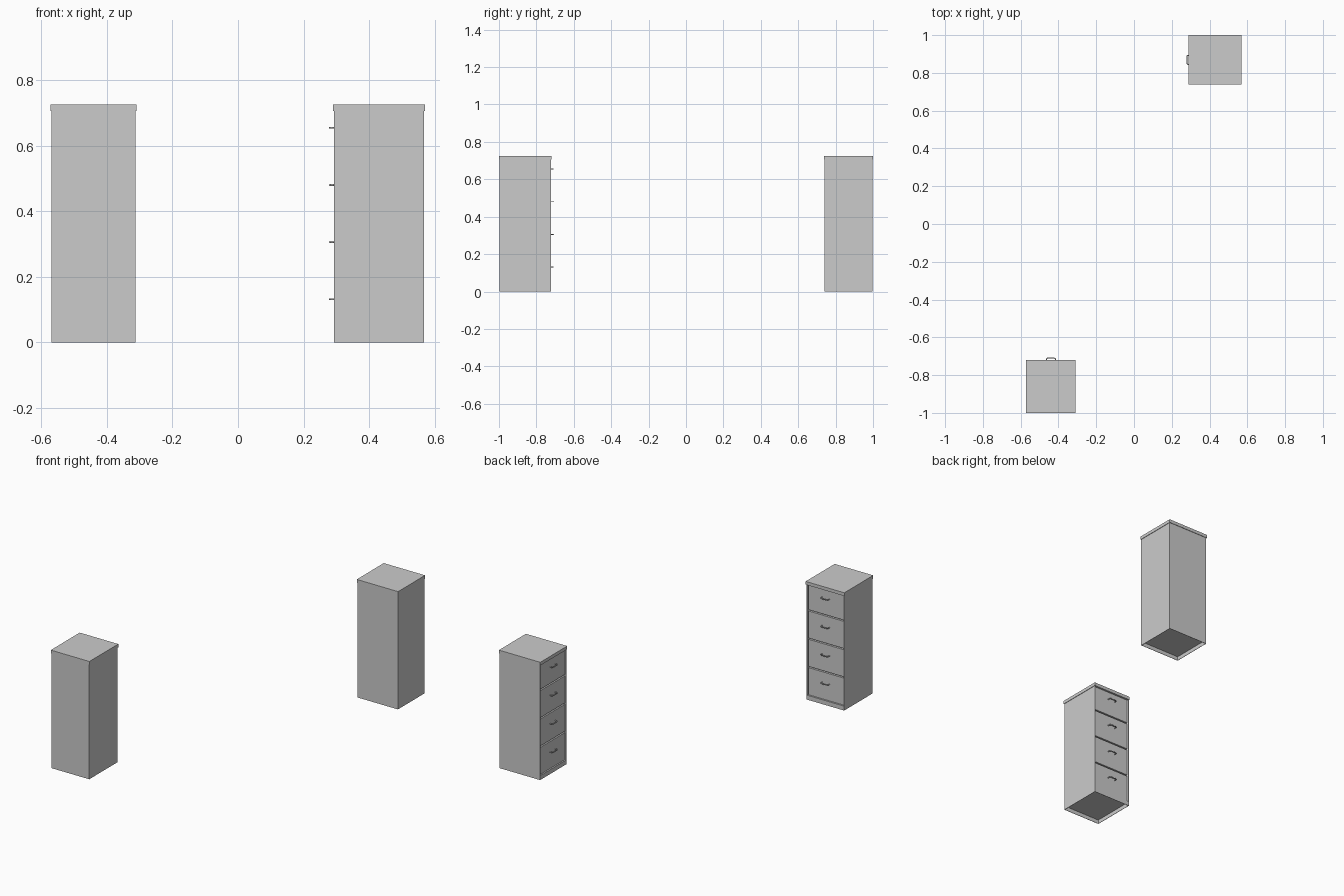
import bpy, bmesh
from mathutils import Matrix, Vector
from math import radians

if "Cube" in bpy.data.objects:
    bpy.data.objects.remove(bpy.data.objects["Cube"])

W, D, H = 0.256, 0.2745, 0.72      # body width, depth, height
FRONT = -D / 2


def finish(bm, name, place):
    bmesh.ops.recalc_face_normals(bm, faces=bm.faces)
    me = bpy.data.meshes.new(name)
    bm.to_mesh(me)
    bm.free()
    ob = bpy.data.objects.new(name, me)
    bpy.context.collection.objects.link(ob)
    ob.matrix_world = place
    return ob


def box(bm, lo, hi):
    lo, hi = Vector(lo), Vector(hi)
    m = Matrix.Translation((lo + hi) / 2) @ Matrix.Diagonal((*(hi - lo), 1))
    bmesh.ops.create_cube(bm, size=1, matrix=m)


def face_towards(bm, direction):
    bm.normal_update()
    return max(bm.faces, key=lambda f: f.normal.dot(Vector(direction)))


def cabinet(tag, place):
    # body: hollow under the base, recessed opening at the front
    bm = bmesh.new()
    box(bm, (-W / 2, FRONT, 0), (W / 2, D / 2, H))
    base = face_towards(bm, (0, 0, -1))
    bmesh.ops.inset_region(bm, faces=[base], thickness=0.003)
    inner = bmesh.ops.extrude_discrete_faces(bm, faces=[base])["faces"][0]
    bmesh.ops.translate(bm, verts=inner.verts, vec=(0, 0, 0.024))
    front = face_towards(bm, (0, -1, 0))
    bmesh.ops.inset_region(bm, faces=[front], thickness=0.006)
    for v in front.verts:
        v.co.z = 0.027 if v.co.z < H / 2 else 0.706
    back = bmesh.ops.extrude_discrete_faces(bm, faces=[front])["faces"][0]
    bmesh.ops.translate(bm, verts=back.verts, vec=(0, 0.018, 0))
    finish(bm, tag + "_body", place)

    # overhanging lid
    bm = bmesh.new()
    box(bm, (-W / 2 - 0.003, FRONT - 0.003, 0.705),
        (W / 2 + 0.003, D / 2 + 0.003, 0.725))
    finish(bm, tag + "_lid", place)

    for i in range(4):
        # drawer front
        z = 0.030 + i * 0.174
        top = min(z + 0.166, 0.702)
        face = FRONT + 0.005
        bm = bmesh.new()
        box(bm, (-W / 2 + 0.009, face, z), (W / 2 - 0.009, FRONT + 0.02, top))
        finish(bm, f"{tag}_drawer_{i + 1}", place)

        # bent bar handle
        cu = bpy.data.curves.new(f"{tag}_handle_{i + 1}", "CURVE")
        cu.dimensions = "3D"
        cu.bevel_depth = 0.003
        cu.bevel_resolution = 1
        cu.use_fill_caps = True
        path = [(-0.025, face + 0.002), (-0.024, FRONT - 0.008),
                (-0.018, FRONT - 0.013), (0.018, FRONT - 0.013),
                (0.024, FRONT - 0.008), (0.025, face + 0.002)]
        sp = cu.splines.new("POLY")
        sp.points.add(len(path) - 1)
        for p, (x, y) in zip(sp.points, path):
            p.co = (x, y, z + 0.102, 1)
        ob = bpy.data.objects.new(cu.name, cu)
        bpy.context.collection.objects.link(ob)
        ob.matrix_world = place


# one cabinet faces the back, the other faces left
cabinet("near_cabinet", Matrix.Translation((-0.44, -0.86, 0)) @ Matrix.Rotation(radians(180), 4, "Z"))
cabinet("far_cabinet", Matrix.Translation((0.43, 0.869, 0)) @ Matrix.Rotation(radians(-90), 4, "Z"))
